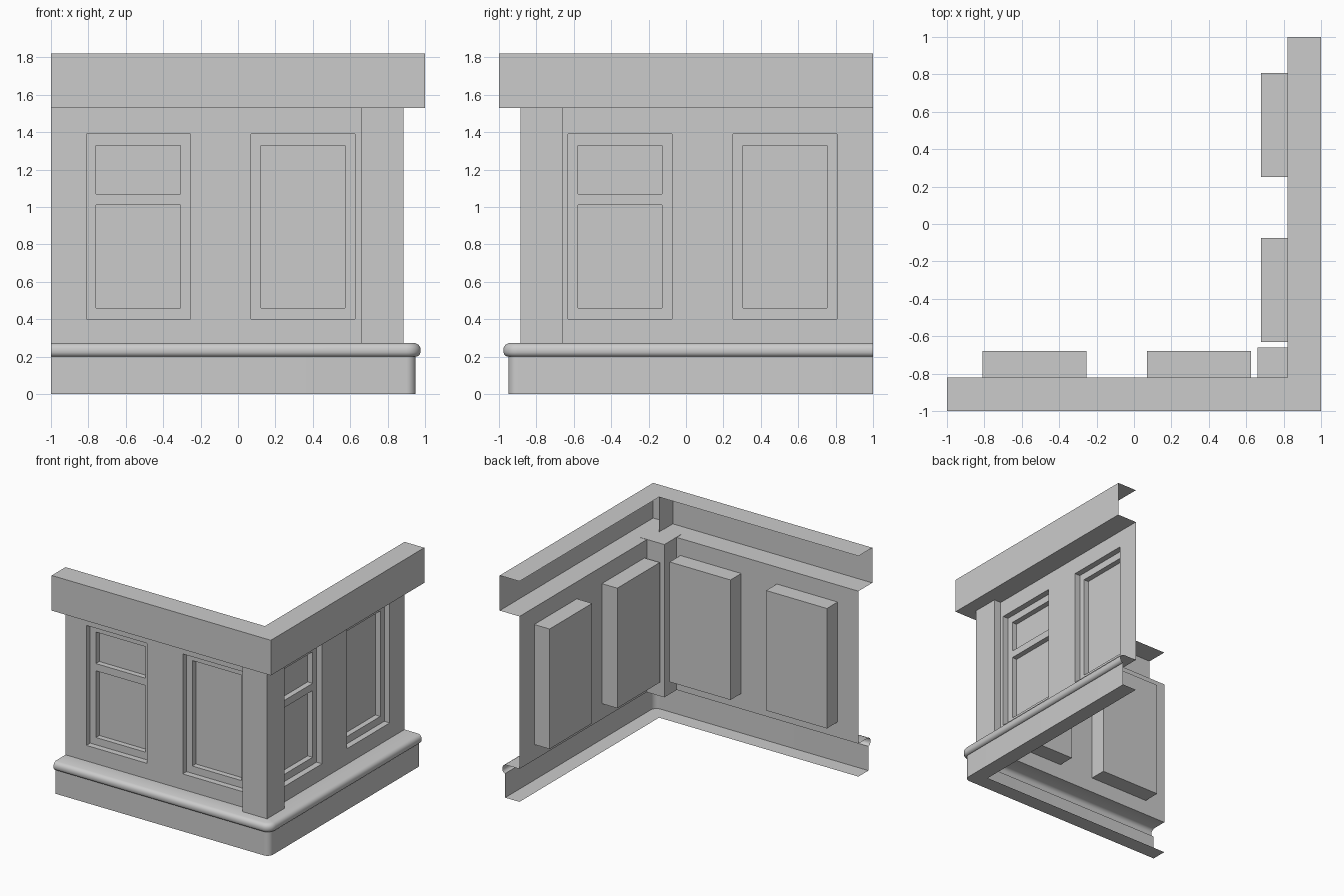
import bpy
import bmesh
from math import radians, cos, sin, pi

cube = bpy.data.objects.get("Cube")
if cube:
    bpy.data.objects.remove(cube, do_unlink=True)

GREY = (0.6, 0.6, 0.6, 1.0)
mat = bpy.data.materials.new("plain grey")
mat.use_nodes = True
mat.diffuse_color = GREY
bsdf = next(n for n in mat.node_tree.nodes if n.type == 'BSDF_PRINCIPLED')
bsdf.inputs["Base Color"].default_value = GREY

WALL, FRAME, PANE, BACK = 0.82, 0.77, 0.725, 0.68   # distances out from the centre
LEDGE, SOFFIT, TOP = 0.272, 1.53, 1.82              # heights
SILL, HEAD = 0.4, 1.39


def finish(bm, name, smooth=False):
    bmesh.ops.remove_doubles(bm, verts=bm.verts, dist=0.0001)
    mesh = bpy.data.meshes.new(name)
    bm.to_mesh(mesh)
    bm.free()
    mesh.materials.append(mat)
    if smooth:
        mesh.polygons.foreach_set("use_smooth", [True] * len(mesh.polygons))
        mesh.set_sharp_from_angle(angle=radians(42))
    obj = bpy.data.objects.new(name, mesh)
    bpy.context.collection.objects.link(obj)
    return obj


def front(u, d, z):
    return (u, -d, z)


def side(u, d, z):
    return (d, u, z)


def quad(bm, points):
    bm.faces.new([bm.verts.new(p) for p in points])


def panel(bm, place, rect, d, holes=()):
    """Flat outward panel, cut on a grid so the holes stay open."""
    us = sorted({u for r in (rect, *holes) for u in (r[0], r[1])})
    zs = sorted({z for r in (rect, *holes) for z in (r[2], r[3])})
    for u0, u1 in zip(us, us[1:]):
        for z0, z1 in zip(zs, zs[1:]):
            u, z = (u0 + u1) / 2, (z0 + z1) / 2
            if any(h[0] < u < h[1] and h[2] < z < h[3] for h in holes):
                continue
            quad(bm, [place(u0, d, z0), place(u1, d, z0),
                      place(u1, d, z1), place(u0, d, z1)])


def ring(bm, place, rect, d1, d2):
    """Four sides joining a rectangle at depth d1 to the same one at d2."""
    u0, u1, z0, z1 = rect
    loop = [(u0, z0), (u1, z0), (u1, z1), (u0, z1)]
    for a, b in zip(loop, loop[1:] + loop[:1]):
        quad(bm, [place(a[0], d1, a[1]), place(b[0], d1, b[1]),
                  place(b[0], d2, b[1]), place(a[0], d2, a[1])])


def window(name, place, rect, transom):
    u0, u1, z0, z1 = rect
    a, b, low, high = u0 + 0.052, u1 - 0.052, z0 + 0.06, z1 - 0.06
    panes = [(a, b, low, high)]
    if transom:
        panes = [(a, b, low, 1.01), (a, b, 1.07, high)]
    bm = bmesh.new()
    ring(bm, place, rect, WALL, FRAME)
    panel(bm, place, rect, FRAME, panes)
    for p in panes:
        ring(bm, place, p, FRAME, PANE)
        panel(bm, place, p, PANE)
    # boxed rear
    ring(bm, place, rect, BACK, FRAME)
    quad(bm, [place(u0, BACK, z0), place(u0, BACK, z1),
              place(u1, BACK, z1), place(u1, BACK, z0)])
    finish(bm, name)


def sweep(name, profile, centre=2.0, steps=0, smooth=False):
    """Run a (distance, height) profile round the corner; it rounds beyond centre."""
    bm = bmesh.new()
    columns = []
    for d, z in profile:
        m = min(d, centre)
        r = d - m
        path = [(-1, -d)]
        for i in range(steps + 1):
            t = -pi / 2 + (pi / 2 * i / steps if steps else 0)
            path.append((m + r * cos(t), -m + r * sin(t)))
        path.append((d, 1))
        columns.append([(x, y, z) for x, y in path])
    rows = [[bm.verts.new(p) for p in col] for col in columns]
    for lo, hi in zip(rows, rows[1:]):
        for j in range(len(lo) - 1):
            bm.faces.new((lo[j], lo[j + 1], hi[j + 1], hi[j]))
    bmesh.ops.dissolve_degenerate(bm, edges=bm.edges, dist=0.0001)
    return finish(bm, name, smooth)


# Walls with their windows: name, placement, wall span, window starts
for label, place, span, starts in (
        ("front", front, (-1, WALL), (-0.81, 0.07)),
        ("side", side, (-WALL, 1), (-0.63, 0.252))):
    rects = [(s, s + 0.555, SILL, HEAD) for s in starts]
    bm = bmesh.new()
    panel(bm, place, (*span, LEDGE, SOFFIT), WALL, rects)
    finish(bm, label + "_wall")
    window(label + "_transom_window", place, rects[0], True)
    window(label + "_plain_window", place, rects[1], False)

# Square corner pillar
bm = bmesh.new()
bmesh.ops.create_cube(bm, size=1)
for v in bm.verts:
    v.co.x = 0.885 if v.co.x > 0 else 0.66
    v.co.y = -0.66 if v.co.y > 0 else -0.885
    v.co.z = SOFFIT + 0.002 if v.co.z > 0 else LEDGE - 0.001
finish(bm, "corner_pillar")

# Cornice, open at the rear, with a divider at the corner
sweep("cornice", [(WALL, SOFFIT), (1, SOFFIT), (1, TOP), (WALL, TOP)])
bm = bmesh.new()
quad(bm, [(WALL, -1, SOFFIT), (WALL, -1, TOP), (WALL, -WALL, TOP), (WALL, -WALL, SOFFIT)])
finish(bm, "cornice_divider")

# Plinth with a rounded moulding on top
sweep("plinth", [(WALL, 0), (0.95, 0), (0.95, 0.2), (0.957, 0.2), (0.97, 0.208),
                 (0.976, 0.222), (0.976, 0.246), (0.966, 0.263), (0.948, LEDGE),
                 (WALL, LEDGE)], centre=0.9, steps=8, smooth=True)
